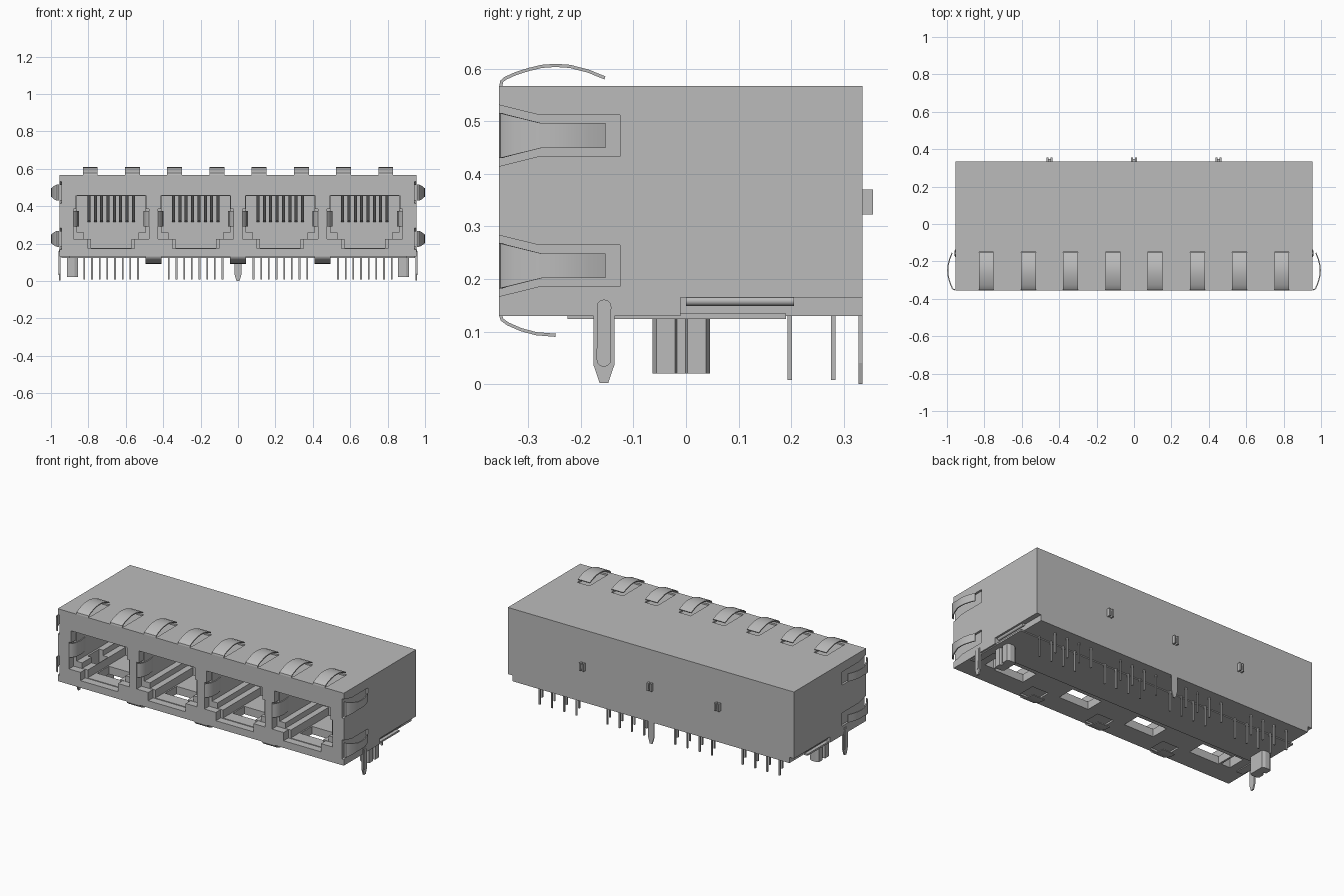
import bpy, bmesh, math
from mathutils import Matrix, Vector

cube = bpy.data.objects.get("Cube")
if cube:
    bpy.data.objects.remove(cube, do_unlink=True)

GREY = (0.5, 0.5, 0.5, 1.0)
metal = bpy.data.materials.new("light grey")
metal.diffuse_color = GREY
metal.use_nodes = True
metal.node_tree.nodes["Principled BSDF"].inputs["Base Color"].default_value = GREY


def finish(name, bm, smooth=False):
    bmesh.ops.recalc_face_normals(bm, faces=bm.faces)
    mesh = bpy.data.meshes.new(name)
    bm.to_mesh(mesh)
    bm.free()
    mesh.materials.append(metal)
    ob = bpy.data.objects.new(name, mesh)
    bpy.context.collection.objects.link(ob)
    if smooth:
        bpy.ops.object.select_all(action='DESELECT')
        ob.select_set(True)
        bpy.context.view_layer.objects.active = ob
        bpy.ops.object.shade_smooth_by_angle(angle=math.radians(35))
    return ob


def prism(name, pts, axis, a, b, smooth=False):
    """Extrude a 2D outline along an axis from a to b."""
    def at(p, t):
        return {'x': (t, p[0], p[1]), 'y': (p[0], t, p[1]), 'z': (p[0], p[1], t)}[axis]
    bm = bmesh.new()
    lo = [bm.verts.new(at(p, a)) for p in pts]
    hi = [bm.verts.new(at(p, b)) for p in pts]
    bm.faces.new(lo)
    bm.faces.new(hi)
    n = len(pts)
    for i in range(n):
        j = (i + 1) % n
        bm.faces.new((lo[i], lo[j], hi[j], hi[i]))
    return finish(name, bm, smooth)


def box(name, x0, x1, y0, y1, z0, z1):
    return prism(name, [(x0, y0), (x1, y0), (x1, y1), (x0, y1)], 'z', z0, z1)


def cut(target, cutter):
    """Subtract the cutter and throw it away."""
    mod = target.modifiers.new("cut", 'BOOLEAN')
    mod.operation = 'DIFFERENCE'
    mod.solver = 'EXACT'
    mod.object = cutter
    dg = bpy.context.evaluated_depsgraph_get()
    mesh = bpy.data.meshes.new_from_object(target.evaluated_get(dg))
    target.modifiers.clear()
    target.data = mesh
    bpy.data.objects.remove(cutter, do_unlink=True)


def mirrored(half, cx):
    """Symmetric outline from its right half, listed top to bottom."""
    return [(cx + x, z) for x, z in half] + [(cx - x, z) for x, z in reversed(half)]


def strip(name, path, matrix, thick=0.006):
    """Bent sheet strip; path holds (y, height, half width)."""
    bm = bmesh.new()
    rows = []
    for i, (y, h, w) in enumerate(path):
        p, q = path[max(i - 1, 0)], path[min(i + 1, len(path) - 1)]
        n = Vector((0, p[1] - q[1], q[0] - p[0])).normalized() * thick
        co = [(-w, y, h), (w, y, h), (w, y - n.y, h - n.z), (-w, y - n.y, h - n.z)]
        rows.append([bm.verts.new(matrix @ Vector(c)) for c in co])
    for r, s in zip(rows, rows[1:]):
        for k in range(4):
            bm.faces.new((r[k], r[(k + 1) % 4], s[(k + 1) % 4], s[k]))
    bm.faces.new(rows[0])
    bm.faces.new(rows[-1])
    return finish(name, bm, True)


PORTS = [-0.678, -0.226, 0.226, 0.678]
FINGERS = [s * x for x in (0.113, 0.339, 0.565, 0.79) for s in (-1, 1)]
body = box("shield_body", -0.955, 0.955, -0.355, 0.335, 0.13, 0.567)

# Port openings, cavities and floor slots
rim = [(0.187, 0.457), (0.187, 0.385), (0.202, 0.385), (0.202, 0.223),
       (0.125, 0.223), (0.125, 0.173)]
cavity = [(0.183, 0.455), (0.183, 0.258), (0.145, 0.258), (0.145, 0.225),
          (0.108, 0.225), (0.108, 0.177)]
for cx in PORTS:
    cut(body, prism("cutter", mirrored(rim, cx), 'y', -0.4, -0.31))
    cut(body, prism("cutter", mirrored(cavity, cx), 'y', -0.4, 0.05))
    cut(body, box("cutter", cx - 0.1, cx + 0.1, -0.23, -0.12, 0.1, 0.2))

# Shallow slots under the top and bottom spring fingers
for x in FINGERS:
    cut(body, box("cutter", x - 0.04, x + 0.04, -0.33, -0.15, 0.557, 0.6))
for x in (-0.452, 0, 0.452):
    cut(body, box("cutter", x - 0.055, x + 0.055, -0.34, -0.235, 0.1, 0.14))

# Side slots, lower rear steps and floor windows at both ends
for s in (-1, 1):
    for zc in (0.4725, 0.225):
        half = [(-0.4, 0.062), (-0.355, 0.058), (-0.28, 0.0395), (-0.125, 0.0395)]
        outline = [(y, zc + w) for y, w in half] + [(y, zc - w) for y, w in reversed(half)]
        cut(body, prism("cutter", outline, 'x', s * 0.943, s * 1.0))
    cut(body, box("cutter", min(s * 0.925, s * 1.1), max(s * 0.925, s * 1.1),
                  -0.01, 0.4, 0.1, 0.165))
    cut(body, box("cutter", min(s * 0.79, s * 0.85), max(s * 0.79, s * 0.85),
                  -0.22, -0.11, 0.1, 0.29))

# Spring fingers on top, bottom and ends
arc = [(-0.355, 0.0), (-0.353, 0.010), (-0.345, 0.017), (-0.325, 0.026), (-0.30, 0.034),
       (-0.275, 0.040), (-0.248, 0.042), (-0.22, 0.040), (-0.185, 0.031), (-0.153, 0.018)]
short = [(-0.355, 0.0), (-0.352, 0.009), (-0.34, 0.018), (-0.315, 0.029),
         (-0.285, 0.037), (-0.248, 0.040)]
for x in FINGERS:
    strip("top_finger", [(y, h, 0.04) for y, h in arc], Matrix.Translation((x, 0, 0.567)))
for x in (-0.452, 0, 0.452):
    strip("bottom_finger", [(y, h, 0.042) for y, h in short],
          Matrix.Translation((x, 0, 0.13)) @ Matrix.Rotation(math.pi, 4, 'Y'))
for s in (-1, 1):
    for zc in (0.4725, 0.225):
        path = [(y, h, 0.0235 + 0.0195 * max(0, (-0.275 - y) / 0.08)) for y, h in arc]
        strip("side_finger", path, Matrix.Translation((s * 0.957, 0, zc))
              @ Matrix.Rotation(s * math.pi / 2, 4, 'Y'))

# Port grounding springs and contact wires
spring = [(-0.355, 0.0, 0.042), (-0.345, 0.012, 0.042), (-0.32, 0.025, 0.042),
          (-0.28, 0.03, 0.042), (-0.24, 0.025, 0.042), (-0.2, 0.01, 0.042)]
for cx in PORTS:
    for s in (-1, 1):
        strip("port_spring", spring, Matrix.Translation((cx + s * 0.203, 0, 0.333))
              @ Matrix.Rotation(-s * math.pi / 2, 4, 'Y'))
    for i in range(8):
        x = cx + (i - 3.5) * 0.034
        prism("contact_wire", [(-0.25, 0.458), (-0.235, 0.458), (0.055, 0.325), (0.055, 0.315),
                               (-0.015, 0.32)], 'x', x - 0.008, x + 0.008)

# Solder pins in two staggered rows
for cx in PORTS:
    for i in range(8):
        x = cx + (i - 3.5) * 0.041
        y = 0.197 if i % 2 else 0.28
        box("solder_pin", x - 0.0045, x + 0.0045, y - 0.0045, y + 0.0045, 0.008, 0.14)

# Plastic underside
box("base_plate", -0.92, 0.92, -0.09, 0.19, 0.124, 0.132)
for s in (-1, 1):
    x0, x1 = sorted((s * 0.9, s * 0.945))
    box("base_edge", x0, x1, -0.225, 0.19, 0.124, 0.134)
    rail = [(s * 0.938 + 0.009 * math.cos(t * math.pi / 6),
             0.158 + 0.009 * math.sin(t * math.pi / 6)) for t in range(12)]
    prism("rolled_rail", rail, 'y', 0.0, 0.205, True)

    # Split locating post: flat-sided round with a groove on its outer face
    arc_pts = [(0.03, -0.047), (0.03, -0.012), (0.016, -0.008), (0.016, 0.008), (0.03, 0.012),
               (0.03, 0.047), (0.012, 0.055), (-0.012, 0.055), (-0.03, 0.047),
               (-0.03, -0.047), (-0.012, -0.055), (0.012, -0.055)]
    prism("locating_post", [(s * (0.885 + x), y - 0.009) for x, y in arc_pts], 'z', 0.02, 0.135)

    # Board lock leg with a raised rib
    leg = [(-0.176, 0.16), (-0.168, 0.168), (-0.144, 0.168), (-0.136, 0.16), (-0.136, 0.037),
           (-0.148, 0.002), (-0.164, 0.002), (-0.176, 0.037)]
    prism("board_lock", leg, 'x', s * 0.948, s * 0.957)
    rib = [(-0.156 + 0.014 * math.cos(a), (0.147 if a < math.pi else 0.047) + 0.014 * math.sin(a))
           for a in [k * math.pi / 6 + 0.001 for k in range(12)]]
    prism("board_lock_rib", rib, 'x', s * 0.955, s * 0.961)

# Rear ground leg
prism("rear_leg", [(-0.02, 0.14), (0.02, 0.14), (0.02, 0.04), (0.008, 0.0), (-0.008, 0.0),
                   (-0.02, 0.04)], 'y', 0.328, 0.335)

# Rear nubs: two prongs joined by a web
for x in (-0.452, 0, 0.452):
    for s in (-1, 1):
        box("nub_prong", x + s * 0.01 - 0.005, x + s * 0.01 + 0.005, 0.33, 0.355, 0.323, 0.37)
    box("nub_web", x - 0.006, x + 0.006, 0.33, 0.347, 0.333, 0.36)
